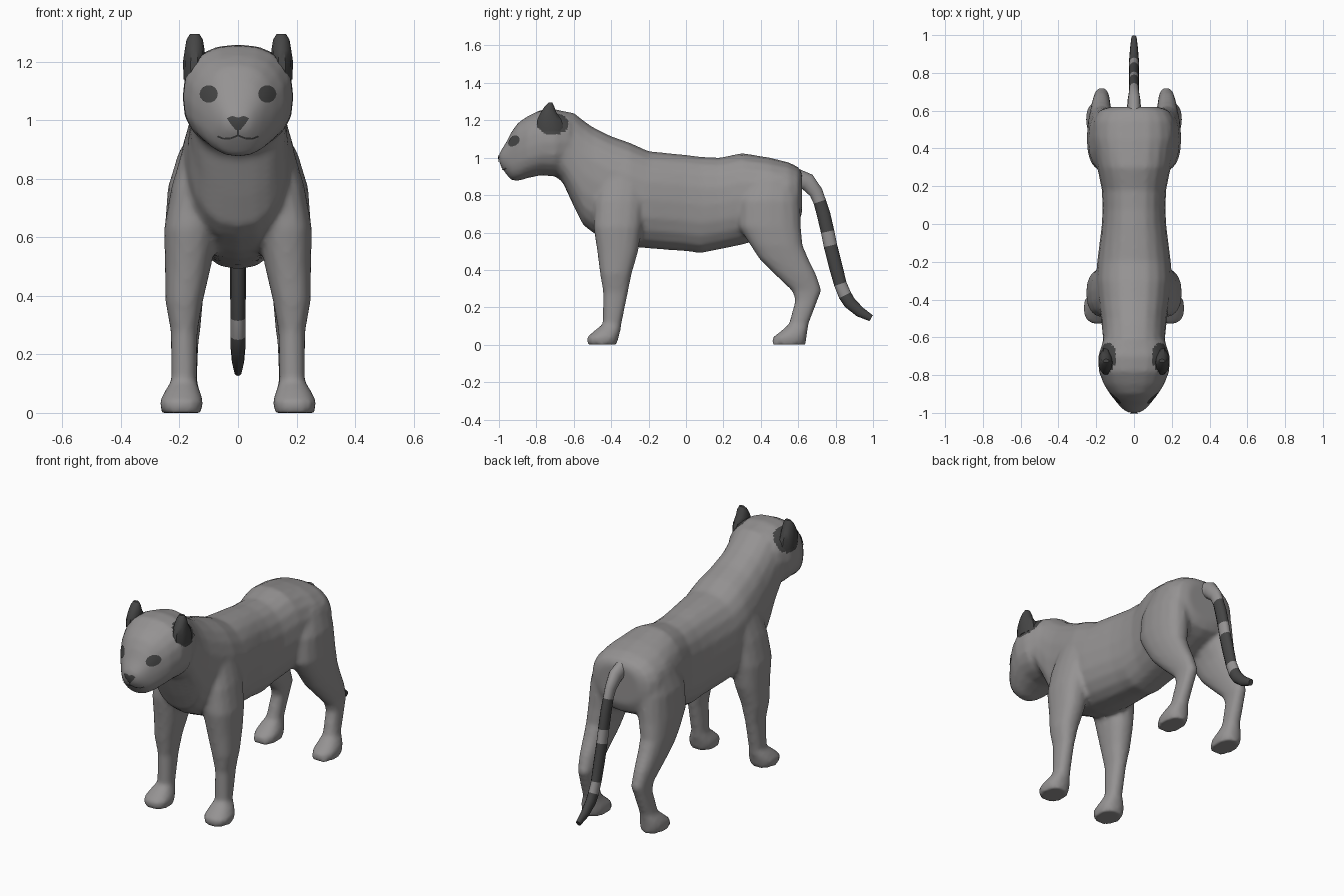
import bpy, bmesh, math
from mathutils import Vector
from mathutils.bvhtree import BVHTree

if "Cube" in bpy.data.objects:
    bpy.data.objects.remove(bpy.data.objects["Cube"])


def material(name, r, g, b):
    m = bpy.data.materials.new(name)
    m.diffuse_color = (r, g, b, 1)
    m.use_nodes = True
    m.node_tree.nodes["Principled BSDF"].inputs["Base Color"].default_value = m.diffuse_color
    return m


FUR = material("grey fur", 0.30, 0.29, 0.29)
DARK = material("dark fur", 0.06, 0.06, 0.06)


def oval(n=20, power=0.85):
    """Unit rounded-square section."""
    pts = []
    for i in range(n):
        a = 2 * math.pi * i / n
        c, s = math.cos(a), math.sin(a)
        pts.append((math.copysign(abs(c) ** power, c), math.copysign(abs(s) ** power, s)))
    return pts


def loft(bm, rings):
    """Skin a list of equal rings, with closed ends; returns bands of faces."""
    vs = [[bm.verts.new(p) for p in r] for r in rings]
    n = len(rings[0])
    bands = [[bm.faces.new((a[i], a[(i + 1) % n], b[(i + 1) % n], b[i])) for i in range(n)]
             for a, b in zip(vs, vs[1:])]
    bm.faces.new(vs[0][::-1])
    bm.faces.new(vs[-1])
    return bands


def loft_y(bm, rows):
    """Rows of y, top, bottom, half width."""
    loft(bm, [[(w * c, y, (t + b) / 2 + (t - b) / 2 * s) for c, s in oval()]
              for y, t, b, w in rows])


def loft_z(bm, rows, side):
    """Rows of z, y front, y back, x inner, x outer."""
    loft(bm, [[(side * ((x0 + x1) / 2 + (x1 - x0) / 2 * c), (y0 + y1) / 2 + (y1 - y0) / 2 * s, z)
               for c, s in oval(16)] for z, y0, y1, x0, x1 in rows])


def finish(name, bm, mats, angle=40):
    bmesh.ops.recalc_face_normals(bm, faces=bm.faces)
    me = bpy.data.meshes.new(name)
    bm.to_mesh(me)
    bm.free()
    for m in mats:
        me.materials.append(m)
    ob = bpy.data.objects.new(name, me)
    bpy.context.collection.objects.link(ob)
    bpy.context.view_layer.objects.active = ob
    for o in bpy.context.selected_objects:
        o.select_set(False)
    ob.select_set(True)
    bpy.ops.object.shade_smooth_by_angle(angle=math.radians(angle))
    return ob


# Torso, neck, head and legs, fused into one skin
bm = bmesh.new()
loft_y(bm, [(-.74, 1.25, .93, .16), (-.66, 1.25, .87, .17), (-.6, 1.24, .74, .165),
            (-.55, 1.2, .64, .17), (-.5, 1.165, .60, .175), (-.4, 1.115, .55, .19),
            (-.3, 1.08, .525, .20), (-.2, 1.035, .515, .195), (0, 1.015, .50, .17),
            (.08, 1.005, .49, .167), (.18, 1.0, .51, .17), (.3, 1.025, .535, .195),
            (.45, 1.0, .58, .22), (.55, .975, .62, .215), (.6, .95, .65, .185), (.62, .92, .7, .13)])
loft_y(bm, [(-1.0, 1.02, .98, .025), (-.985, 1.045, .945, .055), (-.96, 1.085, .91, .08),
            (-.935, 1.135, .88, .10), (-.9, 1.185, .875, .127), (-.85, 1.22, .89, .16),
            (-.78, 1.255, .905, .187), (-.7, 1.26, .90, .19), (-.62, 1.24, .93, .165)])
front_leg = [(0, -.53, -.37, .125, .262), (.04, -.53, -.36, .118, .268), (.075, -.49, -.35, .13, .25),
             (.11, -.445, -.345, .142, .228), (.28, -.443, -.31, .138, .23), (.38, -.46, -.29, .12, .248),
             (.5, -.475, -.255, .092, .25), (.63, -.495, -.235, .07, .253), (.77, -.49, -.22, .04, .228),
             (.9, -.46, -.22, .03, .19)]
hind_leg = [(0, .455, .64, .125, .25), (.04, .465, .645, .12, .256), (.075, .51, .65, .13, .245),
            (.11, .55, .655, .14, .225), (.24, .585, .705, .135, .215), (.29, .565, .725, .128, .215),
            (.38, .47, .695, .12, .23), (.46, .39, .655, .11, .24), (.53, .345, .625, .10, .248),
            (.63, .28, .615, .07, .25), (.77, .28, .61, .05, .24), (.9, .34, .595, .03, .20)]
for side in (-1, 1):
    loft_z(bm, front_leg, side)
    loft_z(bm, hind_leg, side)
skin = finish("body", bm, [FUR, DARK])
mod = skin.modifiers.new("fuse", 'REMESH')
mod.mode = 'VOXEL'
mod.voxel_size = 0.013
mod = skin.modifiers.new("soften", 'SMOOTH')
mod.factor = 0.5
mod.iterations = 5
bpy.ops.object.modifier_apply(modifier="fuse")
bpy.ops.object.modifier_apply(modifier="soften")
me = skin.data
if not me.materials:
    me.materials.append(FUR)
    me.materials.append(DARK)
for p in me.polygons:
    p.use_smooth = True
    # dark patch around each ear root
    c = p.center
    d = ((abs(c.x) - .16) / .09) ** 2 + ((c.y + .71) / .085) ** 2 + ((c.z - 1.19) / .07) ** 2
    p.material_index = 1 if d < 1 else 0
tree = BVHTree.FromPolygons([v.co for v in me.vertices], [p.vertices for p in me.polygons])

# Ears
for side, name in ((-1, "ear_left"), (1, "ear_right")):
    bm = bmesh.new()
    loft(bm, [[(side * (x + rx * c), y + ry * s, z) for c, s in oval(10, 1)]
              for z, x, y, rx, ry in ((1.14, .15, -.725, .036, .075), (1.2, .15, -.73, .038, .07),
                                      (1.24, .148, -.735, .034, .045), (1.275, .148, -.73, .028, .026),
                                      (1.295, .148, -.725, .016, .01))])
    finish(name, bm, [DARK])

# Tail, ringed by bands
tail = [(.57, .90, .05), (.65, .87, .047), (.695, .815, .037), (.715, .765, .034), (.735, .70, .036),
        (.757, .605, .036), (.772, .53, .036), (.80, .42, .036), (.825, .325, .034), (.85, .265, .035),
        (.875, .225, .034), (.93, .175, .028), (.99, .142, .018)]
rings = []
for i, (y, z, r) in enumerate(tail):
    a, b = tail[max(i - 1, 0)], tail[min(i + 1, len(tail) - 1)]
    d = Vector((0, b[0] - a[0], b[1] - a[1])).normalized()
    up = Vector((0, -d.z, d.y))
    rings.append([Vector((r * .75 * c, y, z)) + up * r * s for c, s in oval(12, 1)])
bm = bmesh.new()
for i, band in enumerate(loft(bm, rings)):
    for f in band:
        f.material_index = 0 if i in (0, 1, 2, 5, 8) else 1
bm.faces.ensure_lookup_table()
bm.faces[-1].material_index = 1
finish("tail", bm, [FUR, DARK], 50)


def on_face(x, z):
    """Point just in front of the face."""
    hit = tree.ray_cast(Vector((x, -1.5, z)), Vector((0, 1, 0)))[0]
    return Vector((x, (hit.y if hit else -.9) - .005, z))


def patch(name, cx, cz, outline):
    """Thin painted plate that follows the face."""
    bm = bmesh.new()
    mid = bm.verts.new(on_face(cx, cz))
    loops = [[bm.verts.new(on_face(cx + x * k, cz + z * k)) for x, z in outline] for k in (.5, 1)]
    n = len(outline)
    for i in range(n):
        j = (i + 1) % n
        bm.faces.new((mid, loops[0][i], loops[0][j]))
        bm.faces.new((loops[0][i], loops[1][i], loops[1][j], loops[0][j]))
    finish(name, bm, [DARK])


# Eyes, nose and mouth
eye = [(.031 * c, .03 * s) for c, s in oval(14, 1)]
patch("eye_left", -.1, 1.09, eye)
patch("eye_right", .1, 1.09, eye)
patch("nose", 0, .995, [(-.038, .012), (-.02, .02), (0, .014), (.02, .02), (.038, .012),
                        (.025, -.008), (.008, -.028), (-.008, -.028), (-.025, -.008)])
bm = bmesh.new()
for path in ([(0, .97), (0, .948)], [(0, .948), (.025, .938), (.05, .937), (.07, .945)],
             [(0, .948), (-.025, .938), (-.05, .937), (-.07, .945)]):
    for (x0, z0), (x1, z1) in zip(path, path[1:]):
        t = Vector((z0 - z1, x1 - x0)).normalized() * .003
        bm.faces.new([bm.verts.new(on_face(x, z)) for x, z in
                      ((x0 + t.x, z0 + t.y), (x1 + t.x, z1 + t.y), (x1 - t.x, z1 - t.y), (x0 - t.x, z0 - t.y))])
finish("mouth", bm, [DARK])
